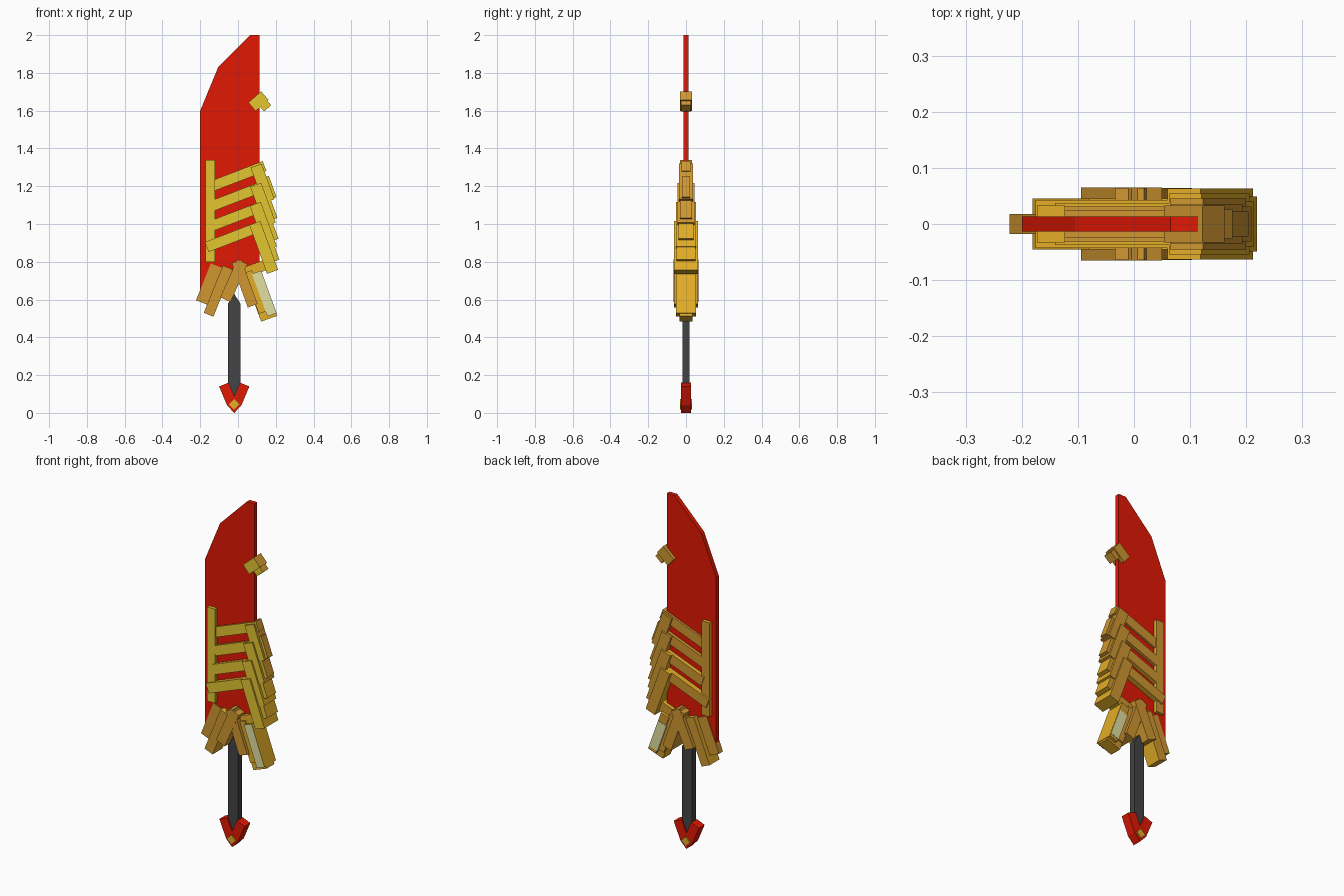
import bpy
import bmesh
from math import radians
from mathutils import Matrix, Vector

cube = bpy.data.objects.get("Cube")
if cube:
    bpy.data.objects.remove(cube, do_unlink=True)


def material(name, rgb):
    m = bpy.data.materials.new(name)
    m.use_nodes = True
    m.diffuse_color = (*rgb, 1)
    m.node_tree.nodes["Principled BSDF"].inputs["Base Color"].default_value = (*rgb, 1)
    return m


RED = material("red", (0.76, 0.009, 0.001))
YELLOW = material("yellow gold", (0.77, 0.56, 0.03))
BRONZE = material("bronze gold", (0.63, 0.31, 0.03))
GOLD = material("bright gold", (0.77, 0.42, 0.02))
PALE = material("pale gold", (0.76, 0.75, 0.36))
GREY = material("dark grey", (0.057, 0.057, 0.056))


def plate(name, outline, half, back, front=None, side=None, y=0):
    """Extrude an x-z outline to both sides of y, coloured by face direction."""
    bm = bmesh.new()
    face = bm.faces.new([bm.verts.new((x, y - half, z)) for x, z in outline])
    out = bmesh.ops.extrude_face_region(bm, geom=[face])
    moved = [g for g in out["geom"] if isinstance(g, bmesh.types.BMVert)]
    bmesh.ops.translate(bm, verts=moved, vec=(0, 2 * half, 0))
    bmesh.ops.recalc_face_normals(bm, faces=bm.faces)
    mesh = bpy.data.meshes.new(name)
    for mat in (back, front or back, side or back):
        mesh.materials.append(mat)
    for f in bm.faces:
        f.material_index = 1 if f.normal.y < -0.5 else 0 if f.normal.y > 0.5 else 2
    bm.to_mesh(mesh)
    bm.free()
    ob = bpy.data.objects.new(name, mesh)
    bpy.context.collection.objects.link(ob)


def block(name, x, z, w, h, tilt, half, *mats, y=0):
    """Box turned in the x-z plane; positive tilt leans its top to the right."""
    rot = Matrix.Rotation(radians(-tilt), 2)
    pts = [rot @ Vector((sx * w / 2, sz * h / 2))
           for sx, sz in ((-1, -1), (1, -1), (1, 1), (-1, 1))]
    plate(name, [(x + p.x, z + p.y) for p in pts], half, *mats, y=y)


# Blade
plate("blade", [(-0.2, 0.62), (-0.1, 0.7), (0.113, 0.74), (0.113, 2), (0.065, 2),
                (-0.105, 1.83), (-0.2, 1.6)], 0.013, RED)

# Hook near the tip
block("hook_base", 0.108, 1.65, 0.09, 0.06, -41, 0.033, BRONZE, YELLOW)
block("hook_end", 0.137, 1.635, 0.05, 0.06, -41, 0.026, BRONZE, YELLOW)

# Spine bar, ribs and overlapping spikes along the edge
block("spine_bar", -0.148, 1.07, 0.05, 0.54, 0, 0.033, BRONZE, YELLOW, GOLD)
for i in range(4):
    half = 0.036 + 0.009 * i
    z = 1.255 - 0.105 * i
    last = i == 3
    side = GOLD if i > 1 else BRONZE
    block(f"rib_{i + 1}", -0.03 if last else 0.005, z - (0.01 if last else 0),
          0.29, 0.056, -21, 0.025 + 0.006 * i, BRONZE, YELLOW, side)
    block(f"spike_{i + 1}", 0.13 + 0.002 * i, z - 0.04 - 0.008 * i,
          0.062, 0.2 + 0.025 * i, -20, half, BRONZE, YELLOW, side)
    block(f"spike_tip_{i + 1}", 0.16 + 0.005 * i, z - 0.065 - 0.005 * i,
          0.05, 0.12, -20, half - 0.014, BRONZE, YELLOW, side)

# Guard
block("guard_outer_left", -0.148, 0.68, 0.075, 0.21, 22, 0.018, BRONZE)
block("guard_inner_left", -0.105, 0.645, 0.055, 0.27, 22, 0.045, BRONZE, BRONZE, GOLD)
block("guard_centre_left", -0.022, 0.7, 0.06, 0.22, 24, 0.065, BRONZE)
block("guard_centre_right", 0.035, 0.685, 0.055, 0.25, -20, 0.064, BRONZE)
block("guard_link", 0.095, 0.765, 0.13, 0.055, -20, 0.035, BRONZE, GOLD, GOLD)
block("guard_right_core", 0.115, 0.635, 0.09, 0.29, -20, 0.035, BRONZE, GOLD, GOLD)
block("guard_right_cheek", 0.092, 0.64, 0.045, 0.23, -20, 0.045, BRONZE, GOLD, GOLD)
block("guard_right_edge", 0.139, 0.632, 0.052, 0.24, -20, 0.052, BRONZE, PALE, GOLD)
block("guard_pale_inlay", 0.142, 0.615, 0.054, 0.17, -20, 0.009, PALE, y=0.045)

# Grip
plate("grip", [(-0.052, 0.15), (-0.02, 0.09), (0.012, 0.15),
               (0.012, 0.58), (-0.02, 0.63), (-0.052, 0.58)], 0.018, GREY)

# Pommel
for side, s in (("left", 1), ("right", -1)):
    arm = [(0, 0), (0.038, 0.04), (0.08, 0.14), (0.03, 0.16), (0, 0.09)]
    plate(f"pommel_arm_{side}", [(-0.02 + s * x, z) for x, z in arm], 0.026, RED)
block("pommel_gem", -0.02, 0.045, 0.04, 0.04, 45, 0.033, GOLD)
